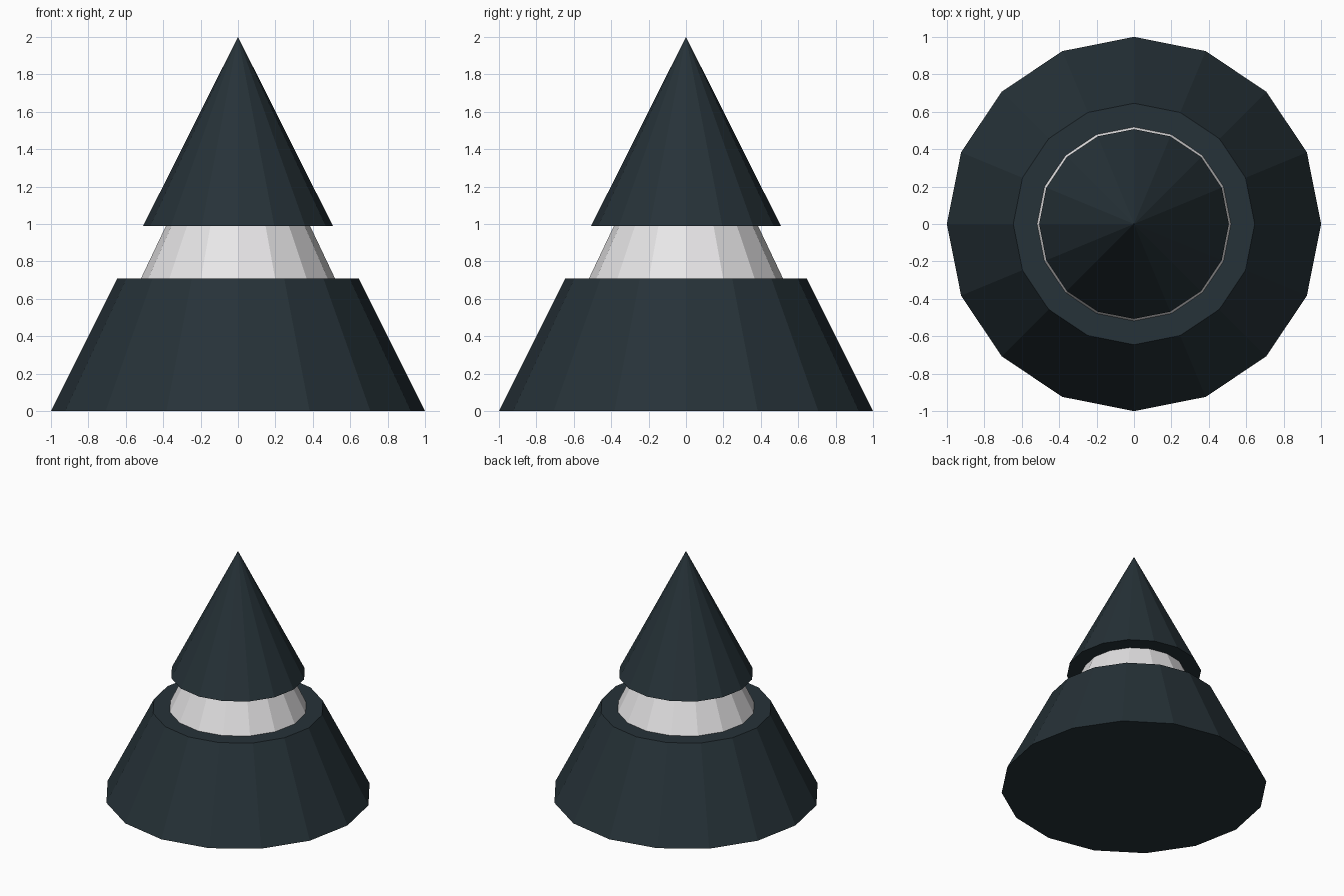
import bpy

if "Cube" in bpy.data.objects:
    bpy.data.objects.remove(bpy.data.objects["Cube"], do_unlink=True)


def make_material(name, color):
    mat = bpy.data.materials.new(name)
    mat.use_nodes = True
    mat.diffuse_color = (*color, 1)
    mat.node_tree.nodes["Principled BSDF"].inputs["Base Color"].default_value = (*color, 1)
    return mat


def make_frustum(name, bottom, top, r_bottom, r_top, mat):
    """Sixteen-sided flat-shaded cone section between two heights."""
    bpy.ops.mesh.primitive_cone_add(
        vertices=16, radius1=r_bottom, radius2=r_top, depth=top - bottom,
        location=(0, 0, (bottom + top) / 2))
    obj = bpy.context.object
    obj.name = name
    obj.data.materials.append(mat)
    return obj


dark = make_material("dark slate", (0.0194, 0.0319, 0.0395))
white = make_material("off white", (0.83, 0.82, 0.83))

# Wide base, pale recessed band, overhanging pointed tip
make_frustum("cone_base", 0, 0.71, 1.0, 0.645, dark)
make_frustum("pale_band", 0.71, 0.99, 0.518, 0.385, white)
make_frustum("cone_tip", 0.99, 2.0, 0.507, 0, dark)
